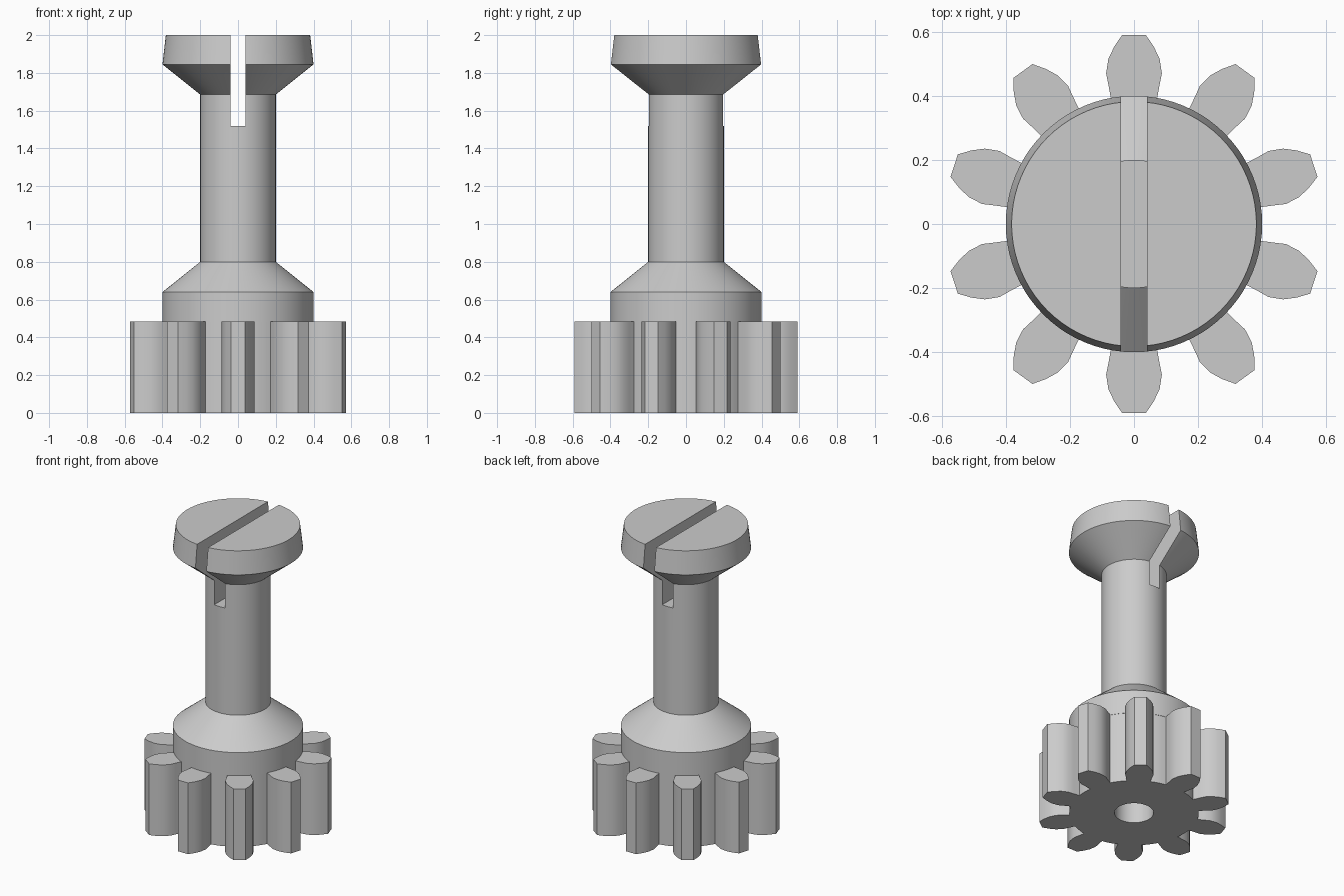
import bpy, bmesh, math
from mathutils import Matrix

if "Cube" in bpy.data.objects:
    bpy.data.objects.remove(bpy.data.objects["Cube"])

steel = bpy.data.materials.new("plain_grey")
steel.diffuse_color = (0.6, 0.6, 0.6, 1)
steel.use_nodes = True
steel.node_tree.nodes["Principled BSDF"].inputs["Base Color"].default_value = steel.diffuse_color

SIDES = 80
TEETH = 10
ROOT = 0.398
BORE = 0.12


def finish(bm, name):
    bmesh.ops.recalc_face_normals(bm, faces=bm.faces)
    me = bpy.data.meshes.new(name)
    bm.to_mesh(me)
    bm.free()
    me.materials.append(steel)
    ob = bpy.data.objects.new(name, me)
    bpy.context.collection.objects.link(ob)
    return ob


def activate(ob):
    bpy.ops.object.select_all(action='DESELECT')
    ob.select_set(True)
    bpy.context.view_layer.objects.active = ob


def cut(ob, cutter):
    mod = ob.modifiers.new("cut", 'BOOLEAN')
    mod.operation = 'DIFFERENCE'
    mod.solver = 'EXACT'
    mod.object = cutter
    activate(ob)
    bpy.ops.object.modifier_apply(modifier=mod.name)
    bpy.data.objects.remove(cutter, do_unlink=True)


# Shaft: one turned profile (radius, height), with a blind bore underneath
profile = [(0, 0.8), (BORE, 0.8), (BORE, 0.48), (0.4, 0.48), (0.4, 0.64),
           (0.2, 0.8), (0.2, 1.685), (0.4, 1.845), (0.382, 2.0), (0, 2.0)]
bm = bmesh.new()
verts = [bm.verts.new((r, 0, z)) for r, z in profile]
edges = [bm.edges.new(pair) for pair in zip(verts, verts[1:])]
bmesh.ops.spin(bm, geom=verts + edges, cent=(0, 0, 0), axis=(0, 0, 1),
               angle=2 * math.pi, steps=SIDES, use_duplicate=False)
bmesh.ops.remove_doubles(bm, verts=bm.verts, dist=1e-4)
shaft = finish(bm, "slotted_shaft")

# Screwdriver slot across the head, front to back
bm = bmesh.new()
bmesh.ops.create_cube(bm, size=1, matrix=Matrix.Translation((0, 0, 1.82))
                      @ Matrix.Diagonal((0.082, 1.2, 0.6, 1)))
cut(shaft, finish(bm, "slot_cutter"))

# Gear: half a tooth flank (half width, radius), mirrored and repeated
flank = [(0.072, 0.391), (0.079, 0.43), (0.087, 0.47),
         (0.080, 0.515), (0.062, 0.553), (0.037, 0.59)]
tooth = flank + [(-w, r) for w, r in reversed(flank)]
half = math.atan2(*flank[0])
pitch = 2 * math.pi / TEETH
bm = bmesh.new()
outline = []
for i in range(TEETH):
    a = i * pitch
    for x, y in tooth:
        outline.append((x * math.cos(a) - y * math.sin(a),
                        x * math.sin(a) + y * math.cos(a)))
    # rounded valley to the next tooth
    for k in range(1, 5):
        b = a + half + (pitch - 2 * half) * k / 5 + math.pi / 2
        outline.append((ROOT * math.cos(b), ROOT * math.sin(b)))
base = bm.faces.new([bm.verts.new((x, y, 0)) for x, y in outline])
ext = bmesh.ops.extrude_face_region(bm, geom=[base], use_keep_orig=True)
top = [g for g in ext["geom"] if isinstance(g, bmesh.types.BMVert)]
bmesh.ops.translate(bm, verts=top, vec=(0, 0, 0.483))
gear = finish(bm, "pinion_gear")

# Bore through the gear
bm = bmesh.new()
bmesh.ops.create_cone(bm, cap_ends=True, segments=SIDES, radius1=BORE,
                      radius2=BORE, depth=1.0,
                      matrix=Matrix.Translation((0, 0, 0.25)))
cut(gear, finish(bm, "bore_cutter"))

for ob in (shaft, gear):
    activate(ob)
    bpy.ops.object.shade_smooth_by_angle(angle=math.radians(25))
